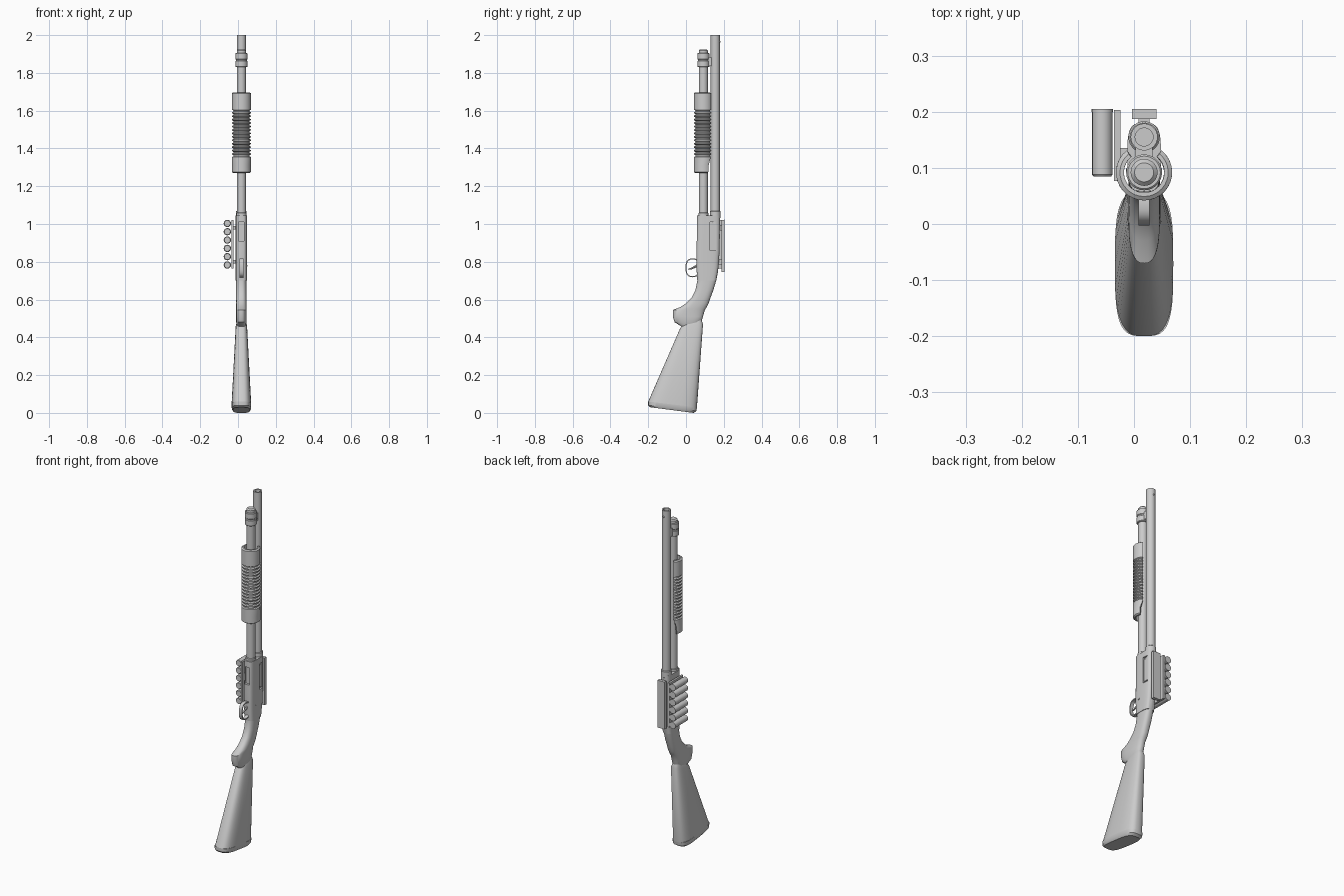
import bpy, bmesh
from math import sin, cos, tau, radians

if "Cube" in bpy.data.objects:
    bpy.data.objects.remove(bpy.data.objects["Cube"])

# Shared measures
CENTRE = .018
BARREL_Y, BARREL_RADIUS = .155, .024
TUBE_Y, TUBE_RADIUS = .092, .024
SLEEVE_INNER, SLEEVE_OUTER, GROOVE_DEPTH = .036, .05, .007
GROOVES = 14
parts = []

grey = bpy.data.materials.new("plain grey")
grey.use_nodes = True
grey.diffuse_color = (.6, .6, .6, 1)
grey.node_tree.nodes["Principled BSDF"].inputs["Base Color"].default_value = grey.diffuse_color


def circle(count, power=2):
    """Unit outline; a higher power makes it squarer."""
    def square(v):
        return (1 if v >= 0 else -1) * abs(v) ** (2 / power)
    angles = [tau * step / count for step in range(count)]
    return [(square(cos(angle)), square(sin(angle))) for angle in angles]


def loft(name, rings, loop=False):
    """Skin a row of equal-length point rings, closing the ends unless looped."""
    bm = bmesh.new()
    rows = [[bm.verts.new(point) for point in ring] for ring in rings]
    pairs = list(zip(rows, rows[1:]))
    if loop:
        pairs.append((rows[-1], rows[0]))
    else:
        bm.faces.new(rows[0])
        bm.faces.new(rows[-1])
    for lower, upper in pairs:
        for i in range(len(lower)):
            bm.faces.new((lower[i - 1], lower[i], upper[i], upper[i - 1]))
    bmesh.ops.recalc_face_normals(bm, faces=bm.faces)
    mesh = bpy.data.meshes.new(name)
    bm.to_mesh(mesh)
    bm.free()
    mesh.materials.append(grey)
    part = bpy.data.objects.new(name, mesh)
    bpy.context.collection.objects.link(part)
    parts.append(part)
    return part


def lathe(name, y, profile, loop=False):
    """Turn (radius, height) pairs around an upright axis."""
    return loft(name, [[(CENTRE + radius * c, y + radius * s, z) for c, s in circle(28)]
                       for radius, z in profile], loop)


def bar(name, y, radius, bottom, top, chamfer=.003):
    """Upright round bar with chamfered ends."""
    return lathe(name, y, [(radius - chamfer, bottom), (radius, bottom + chamfer),
                           (radius, top - chamfer), (radius - chamfer, top)])


def box(name, middle, size):
    (x, y, z), (w, d, h) = middle, [length / 2 for length in size]
    return loft(name, [[(x - w, y - d, level), (x + w, y - d, level),
                        (x + w, y + d, level), (x - w, y + d, level)] for level in (z - h, z + h)])


def body(name, sections, power):
    """Loft sections given as front y, back y, height, half width, front lift."""
    rings = []
    for front, back, z, half, lift in sections:
        middle, depth = (front + back) / 2, (back - front) / 2
        rings.append([(CENTRE + half * c, middle + depth * s, z + lift * (1 - s) / 2)
                      for c, s in circle(36, power)])
    return loft(name, rings)


def cut(target, cutter):
    cutter.hide_render = True
    cutter.hide_set(True)
    parts.remove(cutter)
    opening = target.modifiers.new("opening", "BOOLEAN")
    opening.operation, opening.object = "DIFFERENCE", cutter


# Shoulder stock and butt pad
pad_joint = (-.2, .058, .03, .052, .03)
body("butt_pad", [(-.19, .04, 0, .044, .03), (-.2, .055, .01, .051, .03), pad_joint], 3.5)
body("stock", [pad_joint, (-.03, .09, .47, .03, -.02), (0, .08, .5, .02, -.02)], 3)

# Curved grip with a forward knob
grip = [(-.02, .04, .455), (-.06, .08, .48), (-.07, .09, .51), (-.07, .1, .545),
        (-.03, .11, .56), (0, .12, .58), (.03, .13, .61), (.05, .145, .65), (.06, .16, .7), (.06, .17, .75)]
body("grip", [(front, back, z, .02 if z < .46 else .028, 0) for front, back, z in grip], 2.6)

# Receiver with side and loading openings
receiver = body("receiver", [(front, back, z, .03, 0) for front, back, z in
                             [(.06, .16, .7), (.055, .172, .77), (.055, .178, .86), (.058, .18, 1.045)]], 3.6)
cut(receiver, box("side_opening_cutter", (.05, .145, .935), (.025, .035, .15)))
cut(receiver, box("loading_opening_cutter", (CENTRE, .05, .96), (.03, .04, .1)))
box("bolt", (.03, .145, .935), (.025, .028, .13))
box("side_pin", (CENTRE, .095, .78), (.064, .008, .008))

# Barrel with an open muzzle
bore = BARREL_RADIUS - .008
lathe("barrel", BARREL_Y, [(bore, 1), (BARREL_RADIUS, 1), (BARREL_RADIUS, 2), (bore, 2)], loop=True)
bar("barrel_collar", BARREL_Y, .028, 1.03, 1.07)
bar("front_bead", BARREL_Y + BARREL_RADIUS, .004, 1.96, 1.97)

# Magazine tube with a stepped end cap
bar("magazine_tube", TUBE_Y, TUBE_RADIUS, 1.03, 1.85)
bar("tube_collar", TUBE_Y, .027, 1.03, 1.06)
bar("cap_collar", TUBE_Y, .032, 1.83, 1.865)
bar("cap_neck", TUBE_Y, .029, 1.86, 1.88)
bar("cap_rim", TUBE_Y, .032, 1.87, 1.905)
bar("cap_dome", TUBE_Y, .024, 1.89, 1.925, chamfer=.007)
box("barrel_bracket", (CENTRE, .12, 1.86), (.03, .035, .045))

# Ribbed fore-end: an open sleeve around the tube, with shorter arms at the rear
REAR, RIB_START, RIB_END, FRONT = 1.27, 1.355, 1.61, 1.697
pitch = (RIB_END - RIB_START) / GROOVES
groove = SLEEVE_OUTER - GROOVE_DEPTH
outline = [(REAR, groove, 32), (REAR + .005, SLEEVE_OUTER, 32), (REAR + .04, SLEEVE_OUTER, 34)]
for rib in range(GROOVES):
    start = RIB_START + rib * pitch
    for share, radius in ((0, SLEEVE_OUTER), (.2, groove), (.5, groove), (.7, SLEEVE_OUTER)):
        outline.append((start + share * pitch, radius, 52))
outline += [(FRONT - .005, SLEEVE_OUTER, 52), (FRONT, groove, 50)]
rings = []
for z, radius, end in outline:
    steps = [step / 24 for step in range(25)]
    angles = [radians(end - (180 + 2 * end) * step) for step in steps]
    arc = [(radius, angle) for angle in angles] + [(SLEEVE_INNER, angle) for angle in reversed(angles)]
    rings.append([(CENTRE + r * cos(angle), TUBE_Y + r * sin(angle), z) for r, angle in arc])
loft("fore_end", rings)

# Trigger guard: a flat band bent into a rounded loop, and the trigger inside it
rings = []
for c, s in circle(32, 2.6):
    rings.append([(CENTRE + side, .035 + (.038 - inset) * c, .768 + (.05 - inset) * s)
                  for side, inset in ((-.01, 0), (.01, 0), (.01, .006), (-.01, .006))])
loft("trigger_guard", rings, loop=True)
rings = []
for y, z, half in ((.06, .78, .008), (.03, .765, .005), (.012, .76, .003)):
    rings.append([(CENTRE + .005 * c, y, z + half * s) for c, s in circle(8)])
loft("trigger", rings)

# Back rail and side carrier, each on two feet
box("back_rail", (CENTRE, .196, .883), (.044, .018, .275))
box("carrier_plate", (-.03, .14, .893), (.011, .126, .257))
for z in (.8, .98):
    box("rail_foot", (CENTRE, .18, z), (.02, .03, .03))
    box("carrier_foot", (-.02, .125, z), (.02, .02, .02))

# Six spare cartridges with rims
for index in range(6):
    height = .783 + index * .044
    rings = []
    for y, radius in ((.085, .016), (.088, .0185), (.2, .0185), (.2, .0195), (.205, .0195)):
        rings.append([(-.0565 + radius * c, y, height + radius * s) for c, s in circle(16)])
    loft("cartridge", rings)

# Smooth shading with crisp edges
bpy.ops.object.select_all(action="DESELECT")
for part in parts:
    part.select_set(True)
bpy.context.view_layer.objects.active = parts[0]
bpy.ops.object.shade_smooth_by_angle(angle=radians(35))
